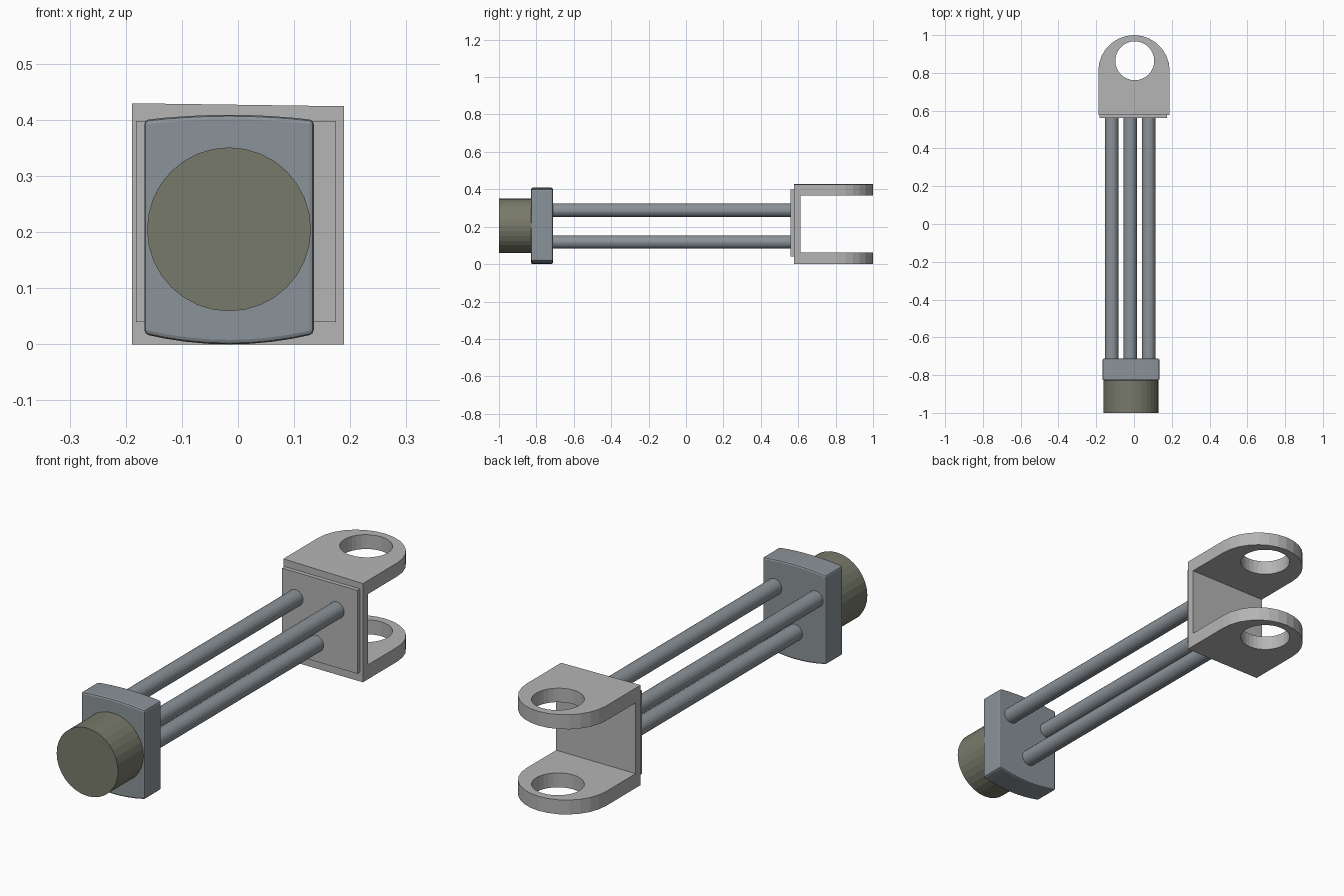
import bpy, bmesh, math

if "Cube" in bpy.data.objects:
    bpy.data.objects.remove(bpy.data.objects["Cube"])


def material(name, rgb):
    m = bpy.data.materials.new(name)
    m.diffuse_color = (*rgb, 1)
    m.use_nodes = True
    m.node_tree.nodes["Principled BSDF"].inputs["Base Color"].default_value = m.diffuse_color
    return m


LIGHT = material("light grey metal", (0.46, 0.46, 0.46))
STEEL = material("blue grey steel", (0.26, 0.295, 0.32))
OLIVE = material("olive grey", (0.19, 0.195, 0.145))


def prism(name, profile, lo, hi, axis, mat):
    """Extrude a 2D profile: axis 'y' takes (x, z) points, axis 'z' takes (x, y)."""
    put = (lambda p, d: (p[0], d, p[1])) if axis == "y" else (lambda p, d: (p[0], p[1], d))
    bm = bmesh.new()
    a = [bm.verts.new(put(p, lo)) for p in profile]
    b = [bm.verts.new(put(p, hi)) for p in profile]
    n = len(profile)
    bm.faces.new(a)
    bm.faces.new(b)
    for i in range(n):
        bm.faces.new((a[i], a[(i + 1) % n], b[(i + 1) % n], b[i]))
    bmesh.ops.recalc_face_normals(bm, faces=bm.faces)
    mesh = bpy.data.meshes.new(name)
    bm.to_mesh(mesh)
    bm.free()
    ob = bpy.data.objects.new(name, mesh)
    mesh.materials.append(mat)
    bpy.context.collection.objects.link(ob)
    return ob


def circle(cx, cy, r, n=32):
    return [(cx + r * math.cos(2 * math.pi * i / n), cy + r * math.sin(2 * math.pi * i / n))
            for i in range(n)]


def rect(x0, x1, y0, y1):
    return [(x0, y0), (x1, y0), (x1, y1), (x0, y1)]


def apply_modifiers(ob):
    bpy.context.view_layer.objects.active = ob
    for m in list(ob.modifiers):
        bpy.ops.object.modifier_apply(modifier=m.name)


# End knob
prism("end_knob", circle(-0.016, 0.205, 0.146), -1.0, -0.82, "y", OLIVE)

# End block with bowed top and bottom and softened edges
CX, HW, N = -0.016, 0.151, 8
ts = [-1 + 2 * i / N for i in range(N + 1)]
outline = [(CX + HW * t, 0.018 * t * t) for t in ts]
outline += [(CX + HW * t, 0.409 - 0.009 * t * t) for t in reversed(ts)]
block = prism("end_block", outline, -0.828, -0.712, "y", STEEL)
bev = block.modifiers.new("soft_edges", "BEVEL")
bev.width, bev.segments, bev.limit_method = 0.008, 2, "ANGLE"
bev.angle_limit = math.radians(40)
apply_modifiers(block)

# Three connecting rods: two above, one below
for label, x, z in (("left", -0.118, 0.288), ("right", 0.078, 0.288), ("lower", -0.02, 0.118)):
    prism(label + "_rod", circle(x, z, 0.035, 24), -0.72, 0.57, "y", STEEL)

# Thin mounting plate
prism("mounting_plate", rect(-0.182, 0.175, 0.04, 0.398), 0.56, 0.58, "y", LIGHT)

# Clevis fork: rounded outline, slotted and drilled, top slightly tilted
W, YC = 0.189, 0.811
arc = [(W * math.cos(math.pi * i / 14), YC + W * math.sin(math.pi * i / 14)) for i in range(15)]
fork = prism("clevis_fork", [(-W, 0.578), (W, 0.578)] + arc, 0.0, 0.427, "z", LIGHT)
for v in fork.data.vertices:
    if v.co.z > 0.2:
        v.co.z -= 0.014 * v.co.x
cutters = [prism("slot_cutter", rect(-0.4, 0.4, 0.612, 1.2), 0.062, 0.366, "z", LIGHT),
           prism("pin_hole_cutter", circle(0.004, 0.864, 0.103), -0.1, 0.6, "z", LIGHT)]
for c in cutters:
    c.hide_render = True
    m = fork.modifiers.new(c.name, "BOOLEAN")
    m.operation, m.solver, m.object = "DIFFERENCE", "EXACT", c
apply_modifiers(fork)
for c in cutters:
    bpy.data.objects.remove(c)
